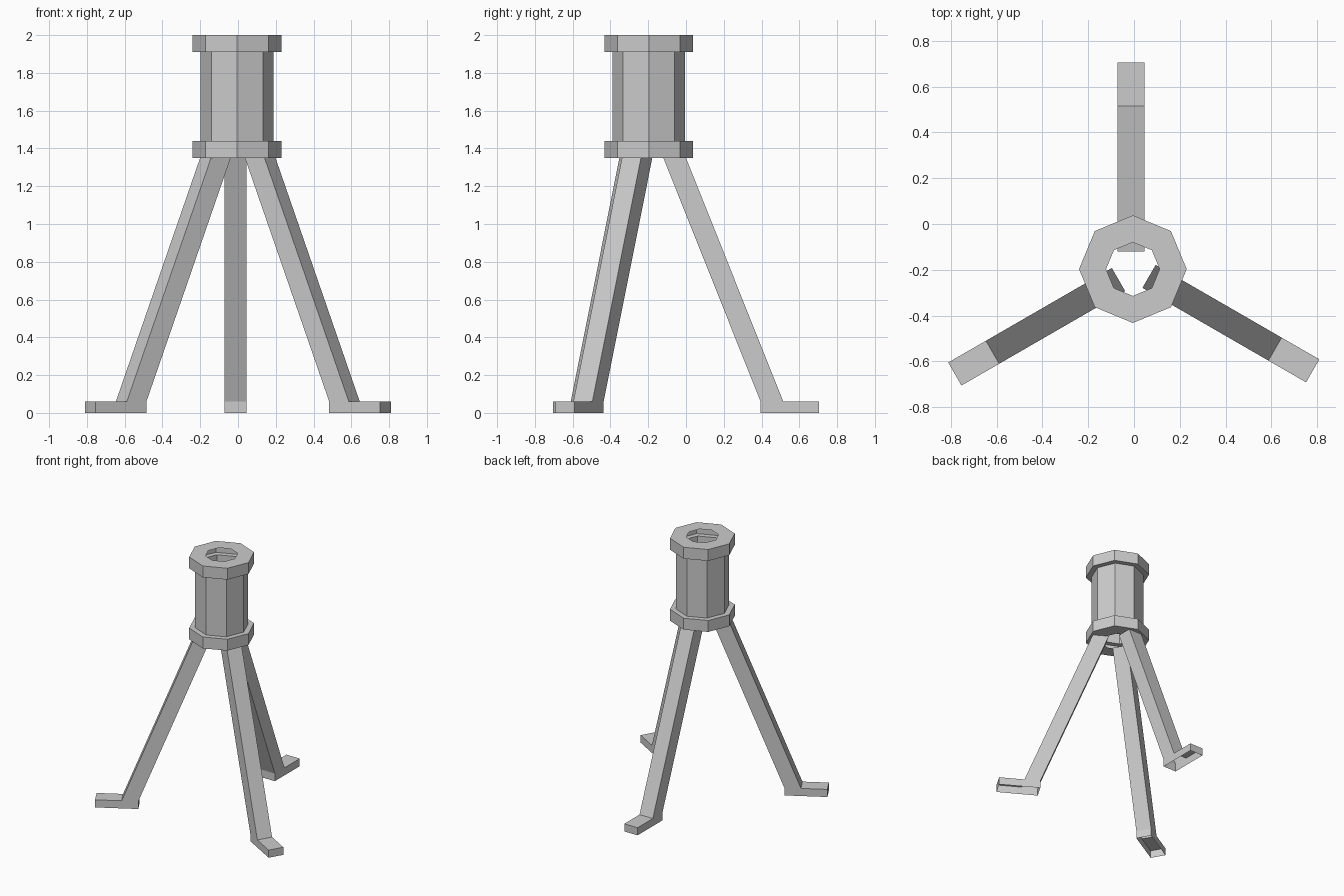
import bpy, bmesh
from math import sin, cos, pi, radians
from mathutils import Vector

if "Cube" in bpy.data.objects:
    bpy.data.objects.remove(bpy.data.objects["Cube"])

CENTRE = Vector((-0.005, -0.197, 0))


def make_object(name, bm):
    bmesh.ops.recalc_face_normals(bm, faces=bm.faces[:])
    mesh = bpy.data.meshes.new(name)
    bm.to_mesh(mesh)
    bm.free()
    obj = bpy.data.objects.new(name, mesh)
    obj.location = CENTRE
    bpy.context.collection.objects.link(obj)
    return obj


# Head: one thin octagonal shell with a collar at each end, open top and bottom
def build_head(profile, sides=8):
    bm = bmesh.new()
    rings = [[bm.verts.new((r * cos(2 * pi * i / sides), r * sin(2 * pi * i / sides), z))
              for i in range(sides)] for r, z in profile]
    for low, high in zip(rings, rings[1:]):
        for i in range(sides):
            j = (i + 1) % sides
            bm.faces.new((low[i], low[j], high[j], high[i]))
    return make_object("tripod_head", bm)


build_head([(0.117, 1.35), (0.235, 1.35), (0.235, 1.44), (0.193, 1.44),
            (0.193, 1.91), (0.235, 1.91), (0.235, 2.0), (0.117, 2.0)])


# Leg with foot: hollow box section, open under the foot and at the top end
def build_leg(name, angle):
    outline = [(0.592, 0), (0.902, 0), (0.902, 0.06), (0.712, 0.06),
               (0.197, 1.35), (0.077, 1.35), (0.592, 0.06)]
    bm = bmesh.new()
    a, b = [[bm.verts.new((r, y, z)) for r, z in outline] for y in (-0.05, 0.066)]
    for side in (a, b):
        bm.faces.new((side[0], side[1], side[2], side[3], side[6]))
        bm.faces.new((side[3], side[4], side[5], side[6]))
    for i in range(len(outline)):
        if i in (0, 4):  # open ends
            continue
        j = (i + 1) % len(outline)
        bm.faces.new((a[i], a[j], b[j], b[i]))
    obj = make_object(name, bm)
    obj.rotation_euler.z = radians(angle)


for name, angle in (("back_leg", 90), ("left_leg", 210), ("right_leg", 330)):
    build_leg(name, angle)
